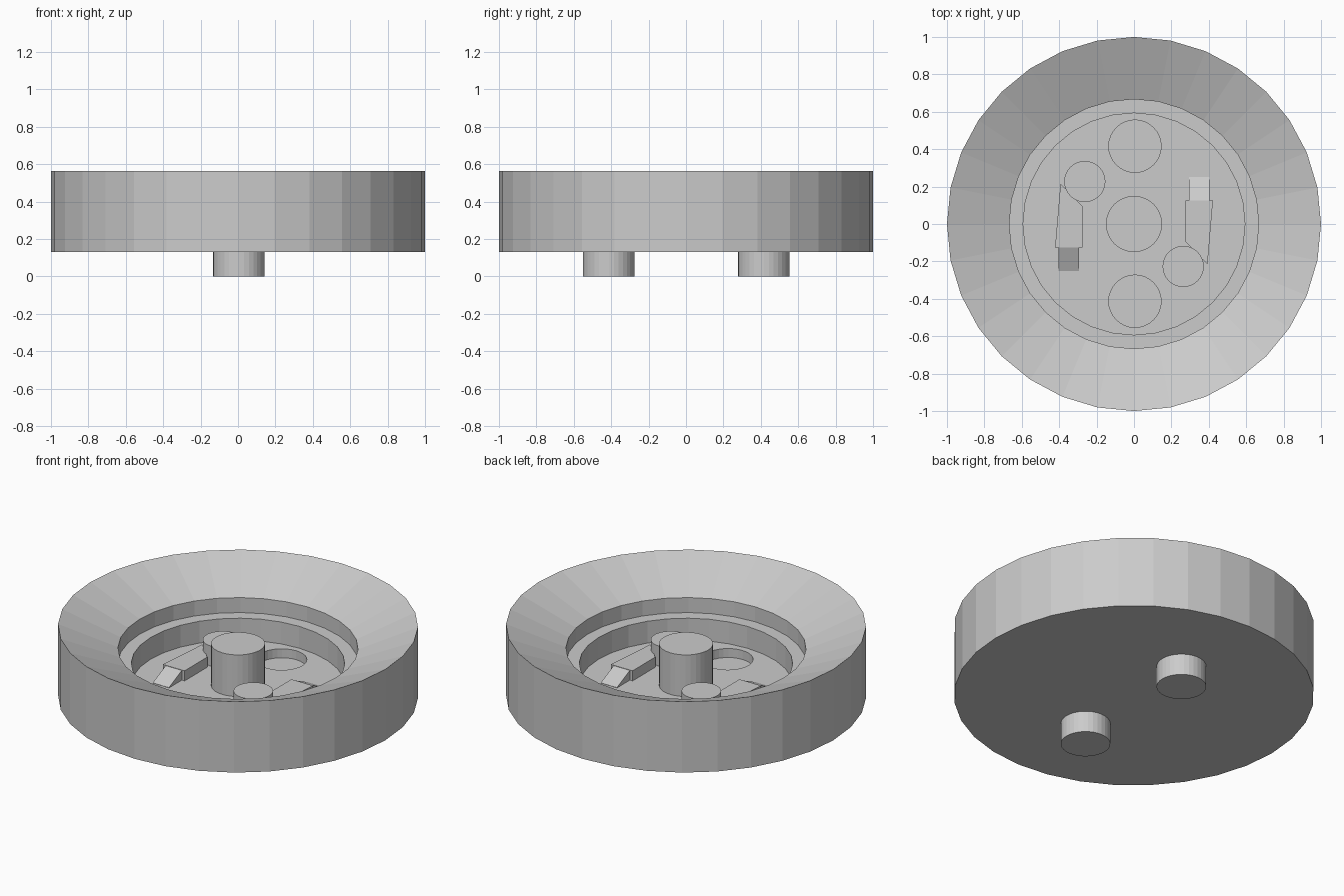
import bpy, bmesh, math

cube = bpy.data.objects.get("Cube")
if cube:
    bpy.data.objects.remove(cube, do_unlink=True)

grey = bpy.data.materials.new("light_grey")
grey.use_nodes = True
grey.diffuse_color = (0.6, 0.6, 0.6, 1)
grey.node_tree.nodes["Principled BSDF"].inputs["Base Color"].default_value = (0.6, 0.6, 0.6, 1)

SIDES = 32
FLOOR = 0.20


def finish(name, bm):
    bmesh.ops.recalc_face_normals(bm, faces=bm.faces)
    mesh = bpy.data.meshes.new(name)
    bm.to_mesh(mesh)
    bm.free()
    mesh.materials.append(grey)
    obj = bpy.data.objects.new(name, mesh)
    bpy.context.collection.objects.link(obj)
    return obj


def lathe(name, profile, x=0, y=0):
    """Revolve (radius, height) points into a closed solid with flat end caps."""
    bm = bmesh.new()
    rings = []
    for r, z in profile:
        angles = [math.tau * i / SIDES for i in range(SIDES)]
        rings.append([bm.verts.new((x + r * math.cos(a), y + r * math.sin(a), z)) for a in angles])
    for low, high in zip(rings, rings[1:]):
        for i in range(SIDES):
            j = (i + 1) % SIDES
            bm.faces.new((low[i], low[j], high[j], high[i]))
    bm.faces.new(rings[0])
    bm.faces.new(rings[-1])
    return finish(name, bm)


def cylinder(name, x, y, r, bottom, top):
    return lathe(name, [(r, bottom), (r, top)], x, y)


def prism(name, outline, bottom, top, turn):
    """Extrude an outline upwards; turn is 1, or -1 for a half turn about z."""
    bm = bmesh.new()
    face = bm.faces.new([bm.verts.new((turn * x, turn * y, bottom)) for x, y in outline])
    up = bmesh.ops.extrude_face_region(bm, geom=[face])["geom"]
    for v in up:
        if isinstance(v, bmesh.types.BMVert):
            v.co.z = top
    return finish(name, bm)


# Dish with flared rim, ledge and sunken floor
dish = lathe("dish", [(1, 0.13), (1, 0.565), (0.667, 0.426), (0.667, 0.334),
                      (0.593, 0.334), (0.593, FLOOR)])

# Round sockets in the floor, with locating pegs underneath
for side, y in (("front", -0.413), ("back", 0.416)):
    cutter = cylinder("socket_cutter", 0.005, y, 0.14, 0.145, 0.3)
    cutter.hide_render = True
    mod = dish.modifiers.new("socket", "BOOLEAN")
    mod.operation = "DIFFERENCE"
    mod.solver = "EXACT"
    mod.object = cutter
    bpy.context.view_layer.objects.active = dish
    bpy.ops.object.modifier_apply(modifier=mod.name)
    bpy.data.objects.remove(cutter, do_unlink=True)
    cylinder(side + "_peg", 0.005, y, 0.138, 0, 0.135)

# Centre post
cylinder("centre_post", 0, 0, 0.15, FLOOR - 0.01, 0.455)

# Catches with ramps and stub pins, repeated by a half turn
CATCH_TOP = 0.262
catch = [(0.275, 0.125), (0.275, -0.095), (0.3, -0.12), (0.393, -0.215), (0.422, 0.125)]
for side, turn in (("left", 1), ("right", -1)):
    prism(side + "_catch", catch, FLOOR - 0.01, CATCH_TOP, turn)
    ramp = prism(side + "_ramp", [(0.293, 0.12), (0.403, 0.12), (0.403, 0.25), (0.293, 0.25)],
                 FLOOR - 0.01, CATCH_TOP, turn)
    for v in ramp.data.vertices:
        if v.co.z > FLOOR and turn * v.co.y > 0.2:
            v.co.z = FLOOR + 0.002
    cylinder(side + "_stub_pin", turn * 0.263, turn * -0.227, 0.11, FLOOR - 0.01, 0.323)
